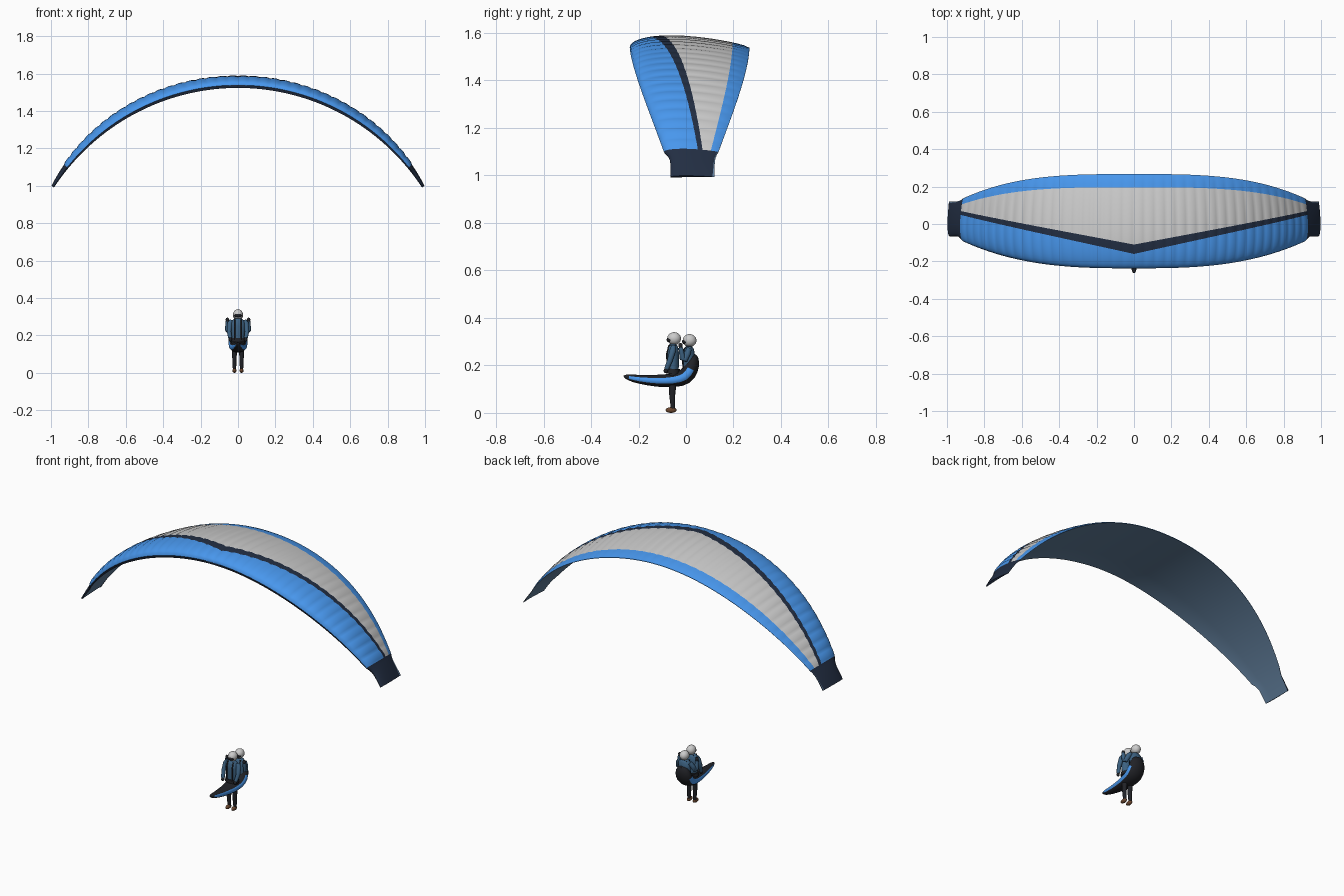
import bpy, bmesh, math
from mathutils import Vector

if "Cube" in bpy.data.objects:
    bpy.data.objects.remove(bpy.data.objects["Cube"])


def mat(name, r, g, b):
    m = bpy.data.materials.new(name)
    m.diffuse_color = (r, g, b, 1)
    m.use_nodes = True
    m.node_tree.nodes["Principled BSDF"].inputs["Base Color"].default_value = m.diffuse_color
    return m


BLUE = mat("blue", .065, .31, .85)
WHITE = mat("white", .78, .78, .78)
NAVY = mat("navy", .016, .027, .055)
SLATE = mat("slate", .12, .21, .33)
JACKET = mat("jacket", .045, .12, .22)
BLACK = mat("black", .015, .016, .02)
BROWN = mat("brown", .15, .065, .03)


def finish(name, bm, mats, angle=40):
    bmesh.ops.recalc_face_normals(bm, faces=bm.faces)
    me = bpy.data.meshes.new(name)
    bm.to_mesh(me)
    bm.free()
    for m in mats:
        me.materials.append(m)
    ob = bpy.data.objects.new(name, me)
    bpy.context.collection.objects.link(ob)
    bpy.ops.object.select_all(action='DESELECT')
    ob.select_set(True)
    bpy.context.view_layer.objects.active = ob
    bpy.ops.object.shade_smooth_by_angle(angle=math.radians(angle))
    return ob


def loft(name, pts, mats, segs=16, stripe=None, sub=0, angle=60):
    """Skin elliptical rings (x, y, z, half width, half depth) along a path."""
    bm = bmesh.new()
    P = [Vector(p[:3]) for p in pts]
    rings = []
    for i, p in enumerate(pts):
        t = (P[min(i + 1, len(P) - 1)] - P[max(i - 1, 0)]).normalized()
        side = (Vector((1, 0, 0)) - t * t.x).normalized()
        up = t.cross(side)
        rings.append([bm.verts.new(P[i] + side * p[3] * math.cos(a) + up * p[4] * math.sin(a))
                      for a in (2 * math.pi * (k + .5) / segs for k in range(segs))])
    for i in range(len(rings) - 1):
        for k in range(segs):
            n = (k + 1) % segs
            f = bm.faces.new((rings[i][k], rings[i][n], rings[i + 1][n], rings[i + 1][k]))
            if stripe and stripe(i, k):
                f.material_index = 1
    bm.faces.new(rings[0])
    bm.faces.new(rings[-1])
    ob = finish(name, bm, mats, angle)
    if sub:
        ob.modifiers.new("smooth", 'SUBSURF').levels = sub
        ob.modifiers["smooth"].render_levels = sub
    return ob


def ball(name, loc, scale, m):
    bm = bmesh.new()
    bmesh.ops.create_uvsphere(bm, u_segments=24, v_segments=14, radius=1)
    for v in bm.verts:
        v.co = Vector(v.co[i] * scale[i] + loc[i] for i in range(3))
    return finish(name, bm, [m])


# Canopy: arched wing with inflated cells and colour bands
R, ZC, TH_TIP, TH_END = 1.171, .359, .89, 1.0
CELLS, SUB = 38, 6


def chord(th):
    a = abs(th)
    if a > TH_TIP:
        u = min((a - TH_TIP) / .05, 1)
        u = u * (2 - u)
        return -.093 + .027 * u, .137 - .016 * u
    u = math.sin(a) / math.sin(TH_TIP)
    return -.093 - .144 * (1 - u ** 2.85), .137 + .13 * (1 - u ** 3.2)


def section(th):
    """Chord fraction, height and material for each profile point of one rib."""
    le, te = chord(th)
    x = min(1.18 * math.sin(min(abs(th), TH_TIP)) / .92, 1)
    lt, tt = chord(math.copysign(min(abs(th), TH_TIP), th))
    a = (-.16 + .21 * x - lt) / (tt - lt)
    b = (-.11 + .18 * x - lt) / (tt - lt)
    k = 1 - .75 * abs(th) ** 3
    u = (th / TH_TIP * CELLS / 2) % 1
    bump = .0045 * 4 * u * (1 - u) if abs(th) < TH_TIP - 1e-6 else 0
    prof = [(1 - i / 8 * .988, .005 * (1 - i / 8) - (.007 if i == 8 else 0), SLATE)
            for i in range(9)]
    prof[-1] = (.012, -.007 * k, NAVY)
    ts = [(a * (i / 9) ** 1.6, BLUE) for i in range(9)]
    ts += [(a + (b - a) * i / 3, NAVY) for i in range(3)]
    ts += [(b + (.86 - b) * i / 10, WHITE) for i in range(10)]
    ts += [(.86 + .14 * i / 3, BLUE) for i in range(4)]
    for t, m in ts:
        s = max(math.sin(math.pi * min(t, 1) ** .65), 0)
        h = (.008 + .048 * s ** .7) * k + bump * s ** .5
        prof.append((t, h, m))
    return [(Vector(((R + h) * math.sin(th), le + (te - le) * t, ZC + (R + h) * math.cos(th))), m)
            for t, h, m in prof]


half = CELLS * SUB // 2
ths = [TH_TIP * i / half for i in range(-half, half + 1)]
tips = [TH_TIP + (TH_END - TH_TIP) * i / 8 for i in range(1, 9)]
ths = [-t for t in reversed(tips)] + ths + tips
mats = [BLUE, WHITE, NAVY, SLATE]
bm = bmesh.new()
rows = [[(bm.verts.new(c), m) for c, m in section(th)] for th in ths]
for j in range(len(rows) - 1):
    tip = abs(ths[j] + ths[j + 1]) / 2 > TH_TIP
    n = len(rows[j])
    for i in range(n):
        q = (i + 1) % n
        f = bm.faces.new((rows[j][i][0], rows[j][q][0], rows[j + 1][q][0], rows[j + 1][i][0]))
        m = rows[j][i][1]
        f.material_index = mats.index(NAVY if tip and m != SLATE else m)
for r in (rows[0], rows[-1]):
    bm.faces.new([v for v, _ in r]).material_index = 2
finish("canopy", bm, mats, 35)

# Harness pod with side stripes
pod = [(-.264, .156, .004, .004), (-.245, .150, .015, .013), (-.2, .141, .023, .019),
       (-.12, .134, .036, .026), (-.05, .136, .047, .030), (0, .150, .052, .037),
       (.022, .185, .052, .034), (.03, .222, .044, .028), (.033, .25, .02, .014)]
loft("harness_pod", [(0,) + p for p in pod], [BLACK, BLUE], 20,
     lambda i, k: 1 <= i <= 5 and (k in (18, 19, 0) or k in (8, 9, 10)), sub=1)


# Two seated or standing flyers: torso, neck, helmet, visor, straps
def flyer(tag, y, z, hy, hz):
    loft(tag + "_torso", [(0, y, z - .125, .034, .024), (0, y, z - .09, .034, .025),
                          (0, y, z - .04, .039, .026), (0, y, z - .012, .036, .022),
                          (0, y, z, .018, .014)], [JACKET], 20)
    loft(tag + "_neck", [(0, y, z - .01, .013, .013), (0, hy, hz - .01, .013, .013)], [BLACK])
    ball(tag + "_helmet", (0, hy, hz), (.026, .029, .027), WHITE)
    ball(tag + "_visor", (0, hy - .014, hz - .005), (.021, .018, .013), BLACK)
    for s in (-1, 1):
        loft(tag + "_strap", [(s * .017, y - .024, z - .115, .004, .003),
                              (s * .018, y - .026, z - .04, .004, .003),
                              (s * .018, y - .017, z - .006, .004, .003),
                              (s * .018, y + .012, z - .006, .004, .003)], [BLACK], 8)


flyer("front_flyer", -.055, .29, -.05, .313)
flyer("rear_flyer", .012, .28, .015, .305)

for s in (-1, 1):
    # Front flyer arms, hanging forward
    loft("front_arm", [(s * .034, -.052, .28, .011, .011), (s * .043, -.055, .265, .014, .014),
                       (s * .048, -.068, .22, .012, .012), (s * .042, -.082, .185, .010, .010)],
         [JACKET], 12)
    ball("front_hand", (s * .041, -.085, .178), (.009, .009, .011), BLACK)
    # Rear flyer arms, bent with raised hands
    loft("rear_arm", [(s * .034, .012, .268, .012, .012), (s * .046, .006, .25, .014, .014),
                      (s * .056, -.005, .222, .012, .012), (s * .058, -.015, .228, .012, .012),
                      (s * .057, -.022, .275, .010, .010)], [JACKET], 12)
    ball("rear_hand", (s * .057, -.023, .283), (.009, .009, .012), BLACK)
    # Legs and shoes
    loft("leg", [(s * .02, -.05, .185, .018, .022), (s * .019, -.056, .12, .014, .016),
                 (s * .019, -.058, .075, .012, .013), (s * .019, -.055, .018, .009, .009)],
         [BLACK], 12)
    ball("shoe", (s * .019, -.063, .012), (.011, .023, .012), BROWN)
# Hip belt
loft("hip_belt", [(0, -.055, .165, .042, .030), (0, -.055, .185, .040, .029)], [BLACK], 20, angle=40)
